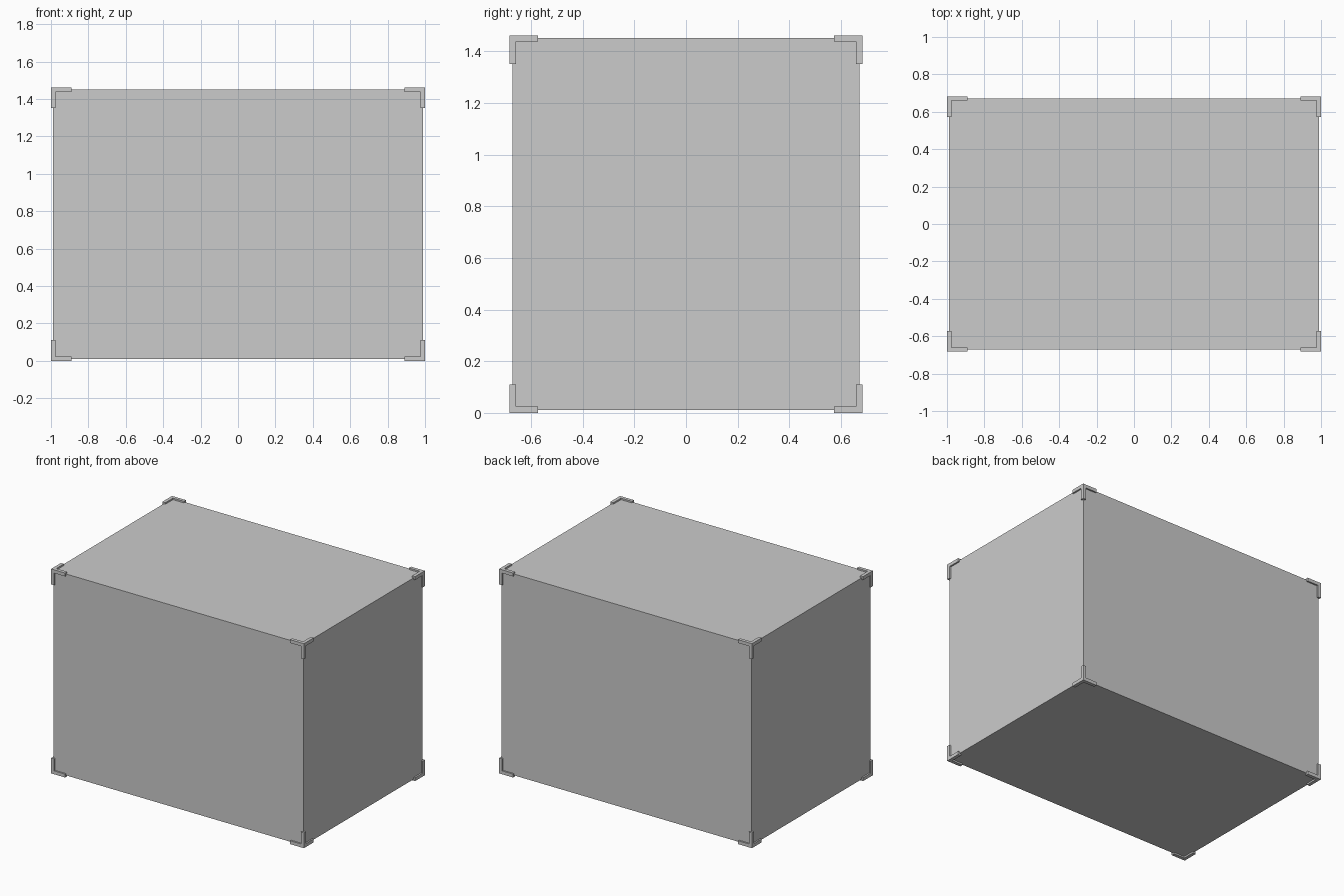
import bpy, bmesh
from mathutils import Vector

if "Cube" in bpy.data.objects:
    bpy.data.objects.remove(bpy.data.objects["Cube"])

HALF = Vector((1.0, 0.683, 0.731))   # outer half size, over the corner guards
CENTRE = Vector((0, 0, HALF.z))
PROUD = 0.011                        # how far the guards stand out from the box
BAR = 0.024                          # guard bar thickness
LEG = 0.11                           # guard leg length


def make_object(name, bm):
    bmesh.ops.recalc_face_normals(bm, faces=bm.faces)
    mesh = bpy.data.meshes.new(name)
    bm.to_mesh(mesh)
    bm.free()
    obj = bpy.data.objects.new(name, mesh)
    obj.location = CENTRE
    bpy.context.collection.objects.link(obj)
    return obj


# Plain box body
bm = bmesh.new()
bmesh.ops.create_cube(bm, size=2)
bmesh.ops.scale(bm, vec=HALF - Vector((PROUD,) * 3), verts=bm.verts)
make_object("box_body", bm)

# One corner guard: a small cube with a leg extruded along each edge of the box
bm = bmesh.new()
bmesh.ops.create_cube(bm, size=BAR)
bmesh.ops.translate(bm, vec=HALF - Vector((BAR / 2,) * 3), verts=bm.verts)
bm.normal_update()
inward = [f for f in bm.faces if sum(f.normal) < 0]
for face, direction in [(f, f.normal.copy()) for f in inward]:
    new = bmesh.ops.extrude_discrete_faces(bm, faces=[face])["faces"][0]
    bmesh.ops.translate(bm, vec=direction * (LEG - BAR), verts=new.verts)
guards = make_object("corner_guards", bm)

# Mirror the guard to all eight corners
mirror = guards.modifiers.new("eight_corners", 'MIRROR')
mirror.use_axis = (True, True, True)
mirror.use_mirror_merge = False
